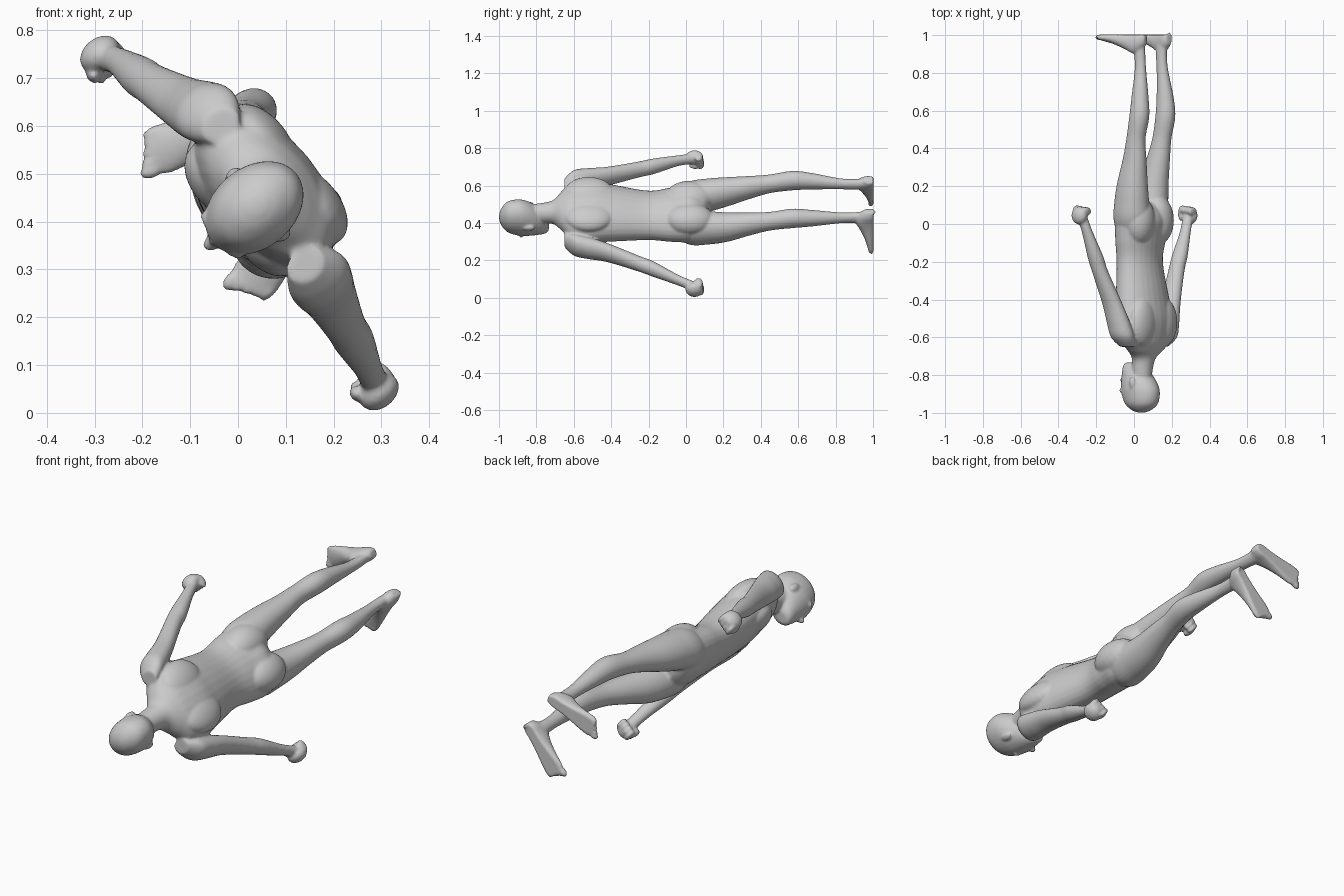
import bpy, bmesh
from math import sin, cos, pi
from mathutils import Vector, Matrix

# Body frame: SIDE = across the shoulders, FACE = way the figure looks, DOWN = head to feet
SIDE = Vector((0.636, 0, -0.772))
FACE = Vector((-0.772, 0, -0.636))
DOWN = Vector((0, 1, 0))
ORIGIN = Vector((0.035, 0, 0.445))
bm = bmesh.new()


def at(u, y, f):
    return ORIGIN + SIDE * u + DOWN * y + FACE * f


def spline(rows, steps=5):
    out = []
    for i in range(len(rows) - 1):
        p = [Vector(rows[min(max(i + k, 0), len(rows) - 1)]) for k in (-1, 0, 1, 2)]
        for s in range(steps):
            t = s / steps
            out.append(0.5 * (2 * p[1] + (p[2] - p[0]) * t
                              + (2 * p[0] - 5 * p[1] + 4 * p[2] - p[3]) * t * t
                              + (3 * p[1] - p[0] - 3 * p[2] + p[3]) * t ** 3))
    return out + [Vector(rows[-1])]


def loft(rings, n=28):
    """rings: (centre, axis a, axis b) with the axes scaled to the radii"""
    loops = [[bm.verts.new(c + a * cos(2 * pi * i / n) + b * sin(2 * pi * i / n))
              for i in range(n)] for c, a, b in rings]
    for p, q in zip(loops, loops[1:]):
        for i in range(n):
            bm.faces.new((p[i], p[(i + 1) % n], q[(i + 1) % n], q[i]))
    bm.faces.new(loops[0][::-1])
    bm.faces.new(loops[-1])


def trunk(rows, u=0.0):
    """rows: y, forward offset, half width, half depth"""
    loft([(at(u, r[0], r[1]), SIDE * r[2], FACE * r[3]) for r in spline(rows)])


def limb(rows):
    """rows: y, x, z, half width, half depth"""
    loft([(Vector((r[1], r[0], r[2])), SIDE * r[3], FACE * r[4]) for r in spline(rows)])


def blob(centre, ru, ry, rf, side=SIDE, face=FACE):
    m = Matrix((side * ru, DOWN * ry, face * rf)).transposed().to_4x4()
    m.translation = centre
    bmesh.ops.create_uvsphere(bm, u_segments=24, v_segments=16, radius=1, matrix=m)


# Torso and neck
trunk([(-0.86, 0.0, 0.05, 0.055), (-0.77, -0.01, 0.055, 0.058), (-0.71, -0.022, 0.066, 0.062),
       (-0.665, -0.032, 0.12, 0.078), (-0.61, -0.033, 0.178, 0.098), (-0.5, -0.027, 0.19, 0.116),
       (-0.38, -0.012, 0.172, 0.113), (-0.2, 0.006, 0.15, 0.1), (-0.08, 0.0, 0.166, 0.108),
       (0.02, -0.01, 0.172, 0.118), (0.09, -0.005, 0.13, 0.09), (0.12, 0.0, 0.06, 0.05)])
for s in (-1, 1):
    blob(at(s * 0.08, -0.48, 0.03), 0.09, 0.1, 0.06)          # chest muscle
    blob(at(s * 0.085, -0.52, -0.085), 0.095, 0.13, 0.058)    # shoulder blade
    blob(at(s * 0.078, 0.02, -0.055), 0.09, 0.13, 0.08)       # buttock

# Head
trunk([(-0.999, 0.004, 0.014, 0.016), (-0.985, 0.004, 0.045, 0.056), (-0.95, 0.004, 0.075, 0.096),
       (-0.89, 0.01, 0.085, 0.113), (-0.84, 0.02, 0.082, 0.104), (-0.79, 0.038, 0.07, 0.082),
       (-0.75, 0.06, 0.05, 0.057), (-0.733, 0.07, 0.027, 0.034)], u=0.012)
blob(at(0.012, -0.826, 0.126), 0.016, 0.016, 0.02)            # nose tip
blob(at(0.012, -0.85, 0.117), 0.011, 0.035, 0.014)            # nose bridge
blob(at(0.012, -0.786, 0.11), 0.025, 0.012, 0.013)            # lips
blob(at(0.012, -0.75, 0.1), 0.024, 0.016, 0.018)              # chin
for s in (-1, 1):
    blob(at(0.012 + s * 0.034, -0.882, 0.1), 0.03, 0.012, 0.016)   # brow
    blob(at(0.012 + s * 0.083, -0.84, 0.0), 0.011, 0.032, 0.018)   # ear

# Arms
limb([(-0.65, -0.035, 0.6, 0.035, 0.042), (-0.6, -0.06, 0.624, 0.052, 0.068),
      (-0.53, -0.08, 0.634, 0.053, 0.068), (-0.42, -0.115, 0.65, 0.046, 0.058),
      (-0.25, -0.18, 0.687, 0.042, 0.044), (-0.17, -0.205, 0.704, 0.041, 0.043),
      (-0.04, -0.248, 0.734, 0.028, 0.03), (0.05, -0.28, 0.745, 0.028, 0.03)])
limb([(-0.65, 0.14, 0.31, 0.035, 0.042), (-0.6, 0.166, 0.285, 0.052, 0.068),
      (-0.53, 0.177, 0.268, 0.053, 0.068), (-0.42, 0.193, 0.242, 0.046, 0.058),
      (-0.25, 0.224, 0.182, 0.042, 0.044), (-0.17, 0.242, 0.152, 0.041, 0.043),
      (-0.04, 0.272, 0.094, 0.028, 0.03), (0.05, 0.288, 0.056, 0.028, 0.03)])

# Fists: palm, four curled fingers, thumb
for s, c in ((-1, Vector((-0.284, 0.045, 0.744))), (1, Vector((0.29, 0.045, 0.05)))):
    blob(c + SIDE * s * 0.008, 0.034, 0.048, 0.046)
    for k in range(4):
        blob(c + FACE * (0.032 - 0.022 * k) + DOWN * (0.031 - 0.003 * k) - SIDE * s * 0.012,
             0.034, 0.024, 0.013)
    blob(c + FACE * 0.038 + DOWN * 0.005 - SIDE * s * 0.018, 0.018, 0.036, 0.015)

# Legs
limb([(-0.08, -0.01, 0.51, 0.06, 0.075), (0.02, -0.012, 0.53, 0.09, 0.1),
      (0.12, -0.012, 0.549, 0.085, 0.096), (0.22, -0.008, 0.567, 0.074, 0.085),
      (0.34, 0.003, 0.59, 0.058, 0.067), (0.45, 0.01, 0.61, 0.048, 0.053),
      (0.57, 0.028, 0.627, 0.05, 0.055), (0.68, 0.032, 0.623, 0.042, 0.046),
      (0.82, 0.034, 0.61, 0.028, 0.032), (0.91, 0.03, 0.607, 0.026, 0.032),
      (0.97, 0.03, 0.613, 0.026, 0.034)])
limb([(-0.08, 0.08, 0.4, 0.06, 0.075), (0.02, 0.082, 0.378, 0.09, 0.1),
      (0.12, 0.09, 0.375, 0.085, 0.096), (0.22, 0.103, 0.378, 0.074, 0.085),
      (0.34, 0.127, 0.395, 0.058, 0.067), (0.45, 0.147, 0.41, 0.048, 0.053),
      (0.57, 0.166, 0.425, 0.05, 0.055), (0.68, 0.164, 0.426, 0.042, 0.046),
      (0.82, 0.15, 0.428, 0.028, 0.032), (0.91, 0.145, 0.43, 0.026, 0.032),
      (0.97, 0.152, 0.436, 0.026, 0.034)])

# Feet: lofted heel to toe, with flat soles; then toes
FOOT = [(0.0, 0.02, 0.05), (0.03, 0.033, 0.08), (0.07, 0.034, 0.098), (0.12, 0.038, 0.074),
        (0.18, 0.047, 0.048), (0.235, 0.053, 0.032), (0.265, 0.046, 0.024)]   # length, half width, height
for s, heel, toe in ((-1, Vector((0.064, 1, 0.63)), Vector((-0.205, 1, 0.535))),
                     (1, Vector((0.186, 1, 0.467)), Vector((-0.008, 1, 0.227)))):
    along = (toe - heel).normalized()
    across = along.cross(DOWN)
    across *= s if across.dot(SIDE) > 0 else -s
    first = len(bm.verts)
    loft([(heel + along * r[0] - DOWN * (r[2] * 0.35), across * r[1], DOWN * (r[2] * 0.65))
          for r in spline(FOOT)])
    for k in range(5):
        big = 0.015 if k == 0 else 0.0105
        blob(heel + along * (0.274 - 0.009 * k) + across * (-0.036 + 0.019 * k) - DOWN * 0.012,
             big, 0.015, 0.024, across.normalized(), along)
    bm.verts.ensure_lookup_table()
    for v in bm.verts[first:]:
        v.co.y = min(v.co.y, 1.002)

# Fuse all parts into one smooth skin
mesh = bpy.data.meshes.new("human_figure")
bmesh.ops.recalc_face_normals(bm, faces=bm.faces)
bm.to_mesh(mesh)
bm.free()
figure = bpy.data.objects.new("human_figure", mesh)
bpy.context.collection.objects.link(figure)
skin = figure.modifiers.new("fuse", 'REMESH')
skin.mode = 'VOXEL'
skin.voxel_size = 0.006
skin.use_smooth_shade = True
soften = figure.modifiers.new("soften", 'SMOOTH')
soften.factor = 0.5
soften.iterations = 8
